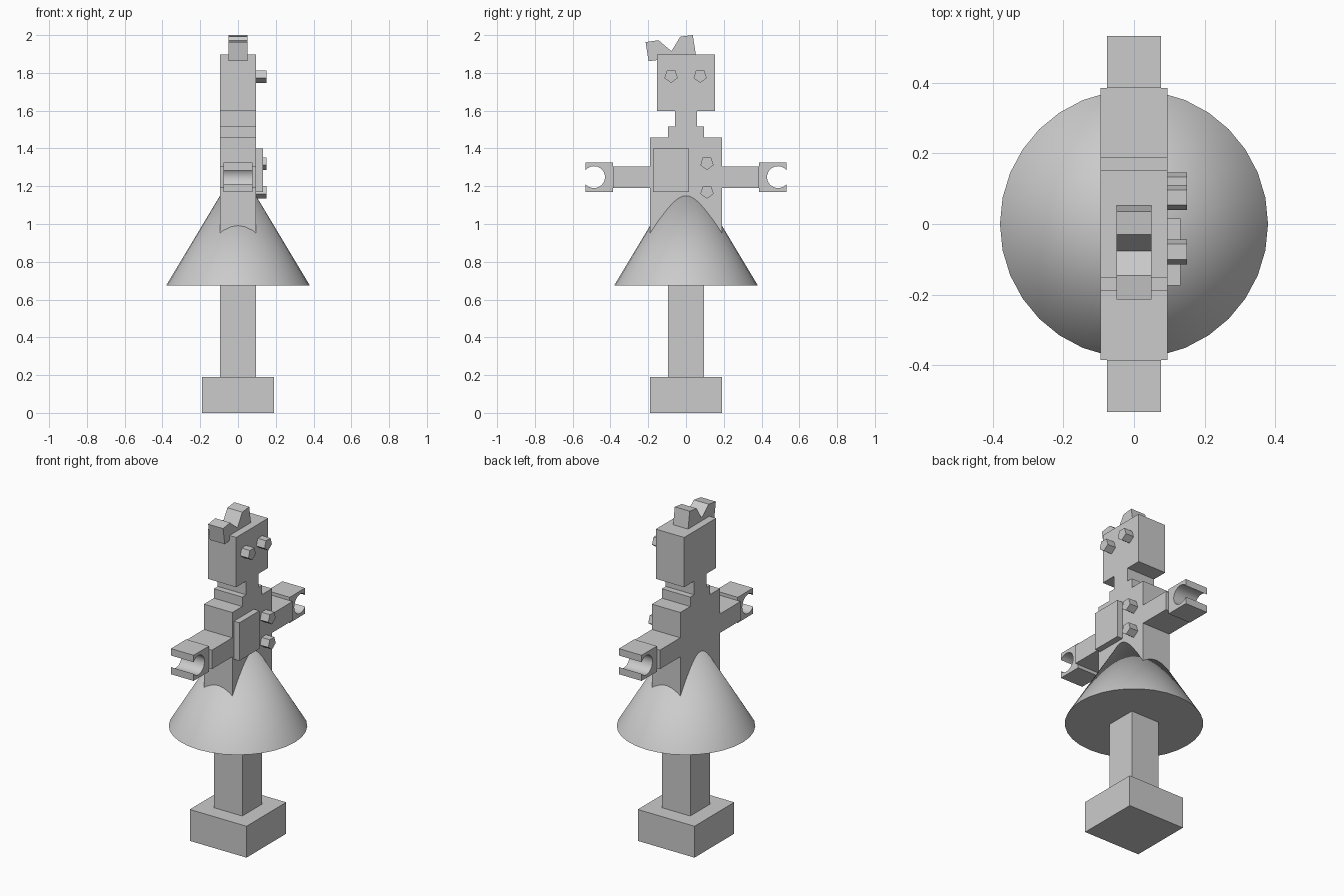
import bpy, bmesh, math

if "Cube" in bpy.data.objects:
    bpy.data.objects.remove(bpy.data.objects["Cube"], do_unlink=True)

grey = bpy.data.materials.new("plain_grey")
grey.use_nodes = True
grey.diffuse_color = (0.6, 0.6, 0.6, 1)
grey.node_tree.nodes["Principled BSDF"].inputs["Base Color"].default_value = (0.6, 0.6, 0.6, 1)


def finish(name, bm):
    bmesh.ops.recalc_face_normals(bm, faces=bm.faces)
    mesh = bpy.data.meshes.new(name)
    bm.to_mesh(mesh)
    bm.free()
    mesh.materials.append(grey)
    obj = bpy.data.objects.new(name, mesh)
    bpy.context.collection.objects.link(obj)
    return obj


def extrude_x(name, outline, x0, x1):
    """Extrude a (y, z) outline from x0 to x1."""
    bm = bmesh.new()
    face = bm.faces.new([bm.verts.new((x0, y, z)) for y, z in outline])
    moved = bmesh.ops.extrude_face_region(bm, geom=[face])["geom"]
    verts = [v for v in moved if isinstance(v, bmesh.types.BMVert)]
    bmesh.ops.translate(bm, verts=verts, vec=(x1 - x0, 0, 0))
    return finish(name, bm)


def box(name, x0, x1, y0, y1, z0, z1):
    return extrude_x(name, [(y0, z0), (y1, z0), (y1, z1), (y0, z1)], x0, x1)


def smooth(obj, angle):
    bpy.ops.object.select_all(action="DESELECT")
    obj.select_set(True)
    bpy.context.view_layer.objects.active = obj
    bpy.ops.object.shade_smooth_by_angle(angle=math.radians(angle))


HALF = 0.095  # half thickness of the figure

# Stand
box("base_block", -0.19, 0.19, -0.19, 0.19, 0, 0.19)
box("post", -HALF, HALF, -HALF, HALF, 0.19, 0.70)

# Skirt
bm = bmesh.new()
bmesh.ops.create_cone(bm, cap_ends=True, segments=32, radius1=0.38, radius2=0, depth=0.633)
bmesh.ops.translate(bm, verts=bm.verts, vec=(0, 0, 0.675 + 0.633 / 2))
smooth(finish("skirt", bm), 40)

# Torso, shoulders, neck and head as one stepped silhouette
side = [(0.19, 0.9), (0.19, 1.458), (HALF, 1.458), (HALF, 1.515),
        (0.058, 1.515), (0.058, 1.597), (0.153, 1.597), (0.153, 1.898)]
extrude_x("body", side + [(-y, z) for y, z in reversed(side)], -HALF, HALF)

# Arms and open-ended gripping hands
for name, s in (("front", -1), ("back", 1)):
    box(name + "_arm", -HALF, HALF, *sorted((s * 0.19, s * 0.386)), 1.19, 1.305)
    cy, cz, r, tip = 0.487, 1.248, 0.058, 0.533
    gap = math.acos((tip - cy) / r)
    arc = []
    for i in range(25):
        a = gap + (2 * math.pi - 2 * gap) * i / 24
        arc.append((cy + r * math.cos(a), cz + r * math.sin(a)))
    outline = [(tip, 1.17), (0.386, 1.17), (0.386, 1.325), (tip, 1.325)] + arc
    smooth(extrude_x(name + "_hand", [(s * y, z) for y, z in outline], -0.076, 0.076), 30)

# Chest plate
box("chest_plate", HALF, 0.132, -0.175, 0.015, 1.17, 1.40)

# Five-sided eyes and buttons, point down
for name, y, z in (("eye_a", -0.079, 1.784), ("eye_b", 0.075, 1.784),
                   ("upper_button", 0.111, 1.323), ("lower_button", 0.111, 1.171)):
    angles = [math.radians(72 * i - 90) for i in range(5)]
    extrude_x(name, [(y + 0.037 * math.cos(a), z + 0.037 * math.sin(a)) for a in angles],
              HALF, 0.15)

# Zigzag head ornament
extrude_x("head_ornament", [(-0.198, 1.862), (-0.214, 1.963), (-0.146, 1.973), (-0.077, 1.915),
                            (-0.03, 1.992), (0.036, 2.0), (0.053, 1.89), (-0.15, 1.868)],
          -0.05, 0.05)
